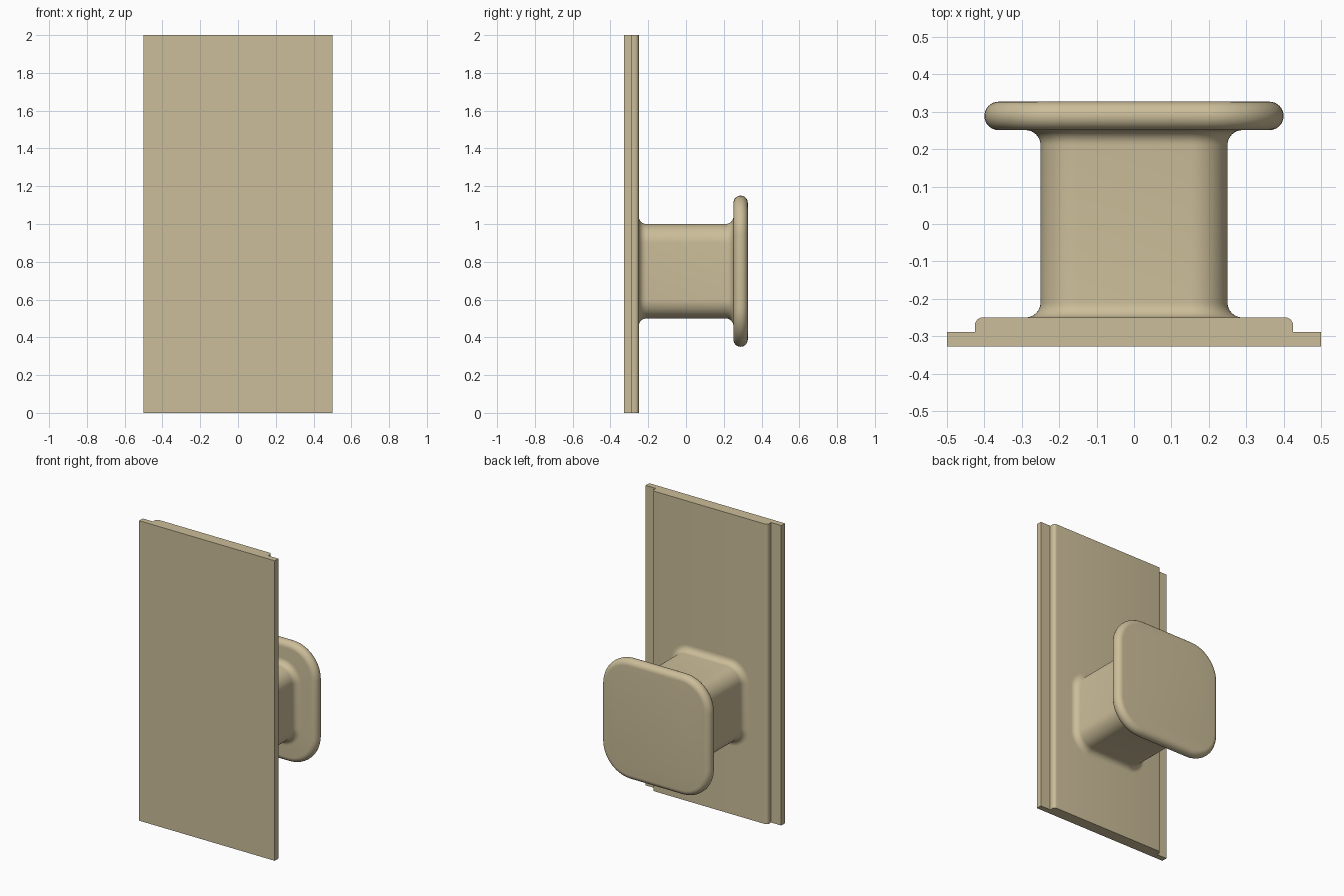
import bpy, bmesh, math

if "Cube" in bpy.data.objects:
    bpy.data.objects.remove(bpy.data.objects["Cube"])

tan = bpy.data.materials.new("warm_tan")
tan.diffuse_color = (0.60, 0.51, 0.32, 1)
tan.use_nodes = True
tan.node_tree.nodes["Principled BSDF"].inputs["Base Color"].default_value = tan.diffuse_color


def finish(name, bm):
    """Turn a bmesh into a named, smooth-by-angle object."""
    bmesh.ops.recalc_face_normals(bm, faces=bm.faces)
    mesh = bpy.data.meshes.new(name)
    bm.to_mesh(mesh)
    bm.free()
    mesh.materials.append(tan)
    obj = bpy.data.objects.new(name, mesh)
    bpy.context.collection.objects.link(obj)
    bpy.ops.object.select_all(action='DESELECT')
    obj.select_set(True)
    bpy.context.view_layer.objects.active = obj
    bpy.ops.object.shade_smooth_by_angle(angle=math.radians(35))
    return obj


def loft(bm, rings):
    """Skin a list of equal-length point rings and cap both ends."""
    loops = [[bm.verts.new(p) for p in ring] for ring in rings]
    n = len(loops[0])
    for a, b in zip(loops, loops[1:]):
        for i in range(n):
            j = (i + 1) % n
            bm.faces.new((a[i], a[j], b[j], b[i]))
    bm.faces.new(loops[0])
    bm.faces.new(loops[-1])


def rounded_square(half, radius, y, z=0.75, steps=12):
    """Ring in the xz plane with rounded corners."""
    c = half - radius
    ring = []
    for q, (sx, sz) in enumerate(((1, 1), (-1, 1), (-1, -1), (1, -1))):
        for k in range(steps + 1):
            a = math.pi / 2 * (q + k / steps)
            ring.append((sx * c + radius * math.cos(a), y, z + sz * c + radius * math.sin(a)))
    return ring


# Backplate: stepped cross-section with rounded raised edges, extruded upward
half = [(0.5, -0.327), (0.5, -0.289), (0.425, -0.289)]
for k in range(7):
    a = math.pi / 2 * k / 6
    half.append((0.405 + 0.02 * math.cos(a), -0.27 + 0.02 * math.sin(a)))
section = half + [(-x, y) for x, y in reversed(half)]
bm = bmesh.new()
loft(bm, [[(x, y, z) for x, y in section] for z in (0, 2)])
finish("backplate", bm)

# Knob: post with flared ends running into a round-edged cap
fillet, edge, steps = 0.04, 0.038, 8
flare = []
for k in range(steps + 1):
    a = math.pi / 2 * k / steps
    flare.append((fillet * (1 - math.sin(a)), fillet * (1 - math.cos(a))))
rings = [rounded_square(0.25 + o, 0.1 + o, -0.25 + d) for o, d in flare]
rings += [rounded_square(0.25 + o, 0.1 + o, 0.251 - d) for o, d in reversed(flare)]
for k in range(2 * steps + 1):
    a = -math.pi / 2 + math.pi * k / (2 * steps)
    o = edge * (math.cos(a) - 1)
    rings.append(rounded_square(0.4 + o, 0.21 + o, 0.289 + edge * math.sin(a)))
bm = bmesh.new()
loft(bm, rings)
finish("knob", bm)
